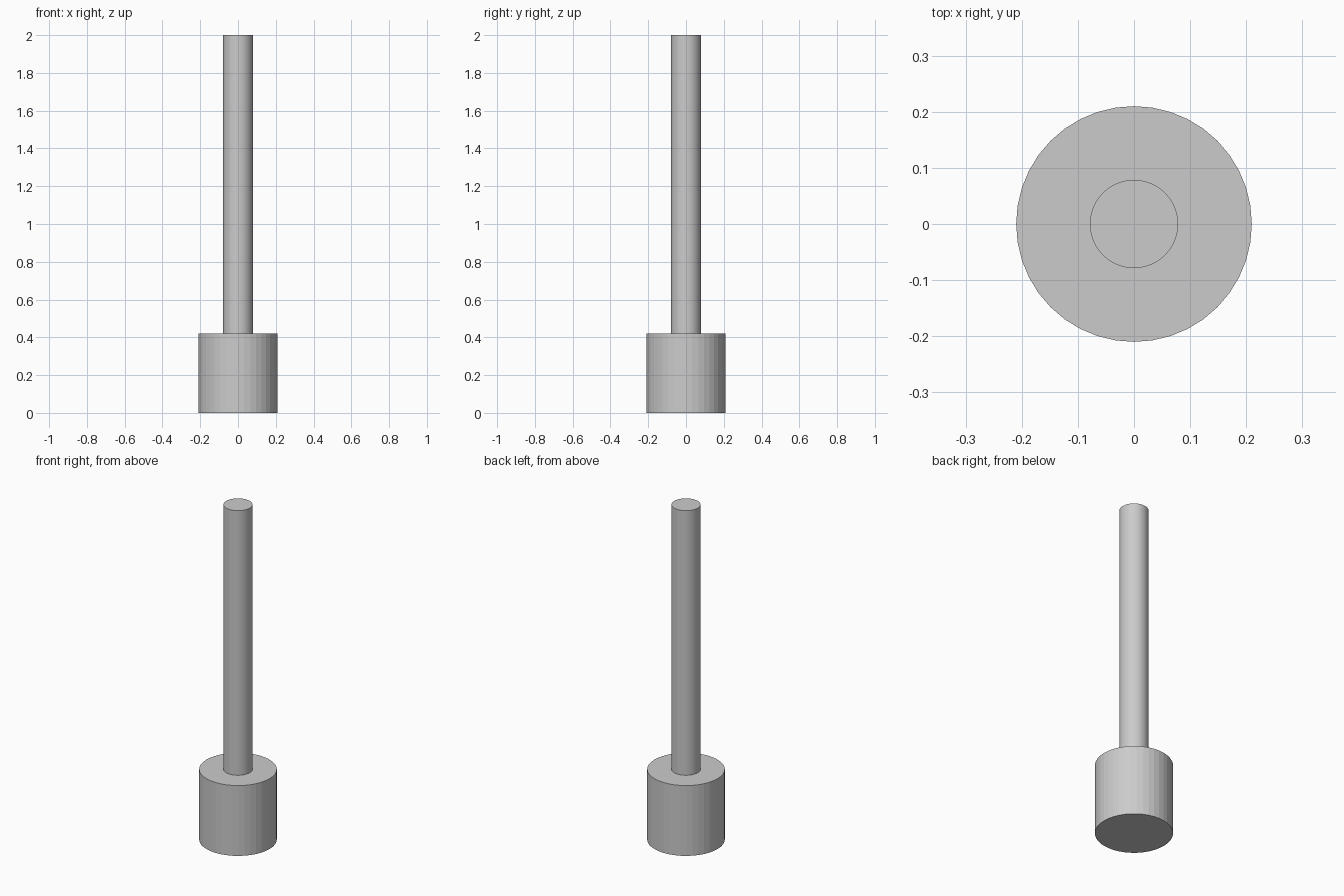
import bpy

if "Cube" in bpy.data.objects:
    bpy.data.objects.remove(bpy.data.objects["Cube"])


def cylinder(name, radius, z0, z1, sides):
    bpy.ops.mesh.primitive_cylinder_add(
        vertices=sides, radius=radius, depth=z1 - z0,
        location=(0, 0, (z0 + z1) / 2))
    obj = bpy.context.object
    obj.name = name
    return obj


# Wide faceted base
cylinder("base", 0.21, 0.0, 0.42, 40)

# Slim round shaft standing on the base
shaft = cylinder("shaft", 0.0785, 0.42, 2.0, 64)
bpy.ops.object.shade_smooth_by_angle()
